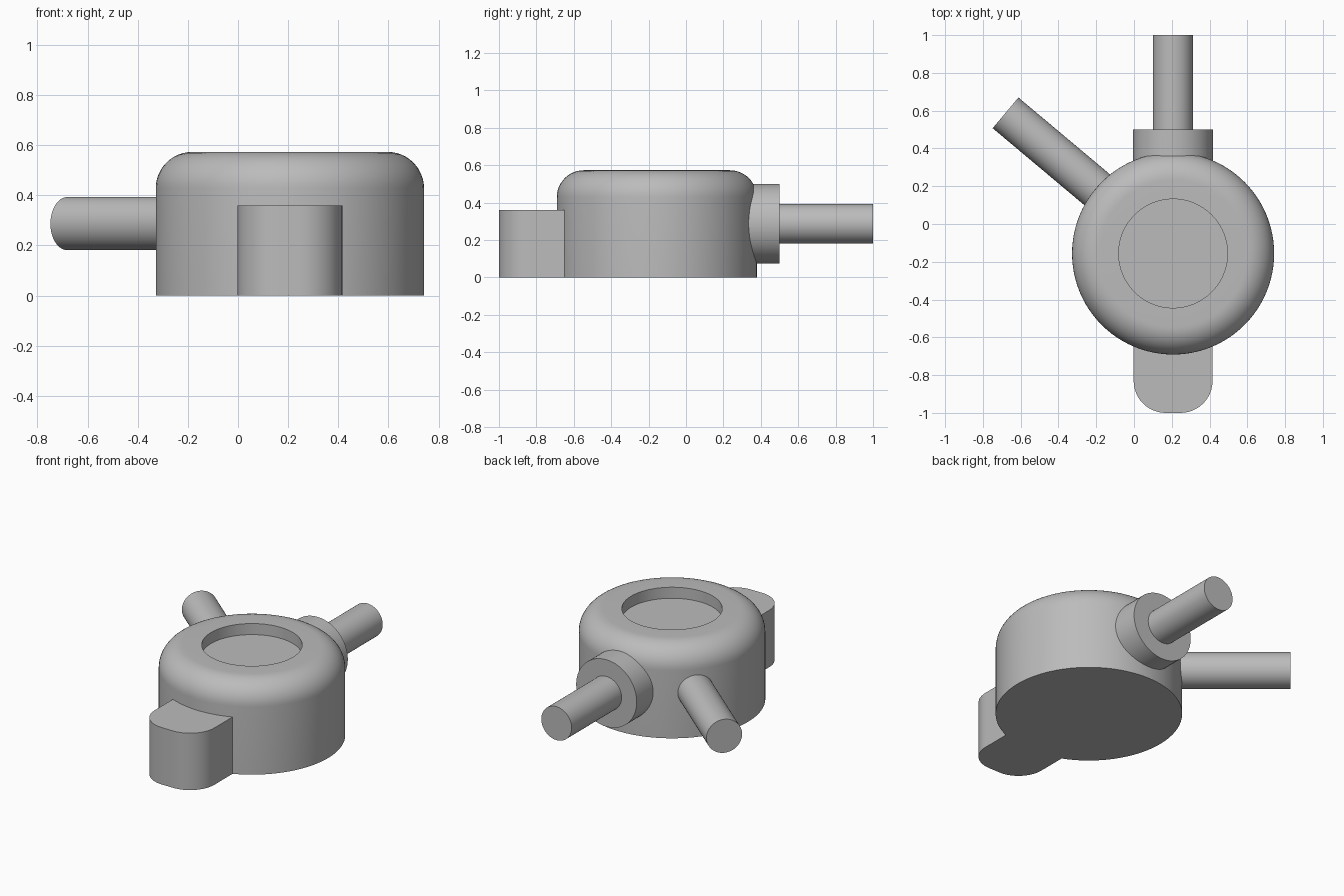
import bpy, bmesh
from math import sin, cos, pi, radians
from mathutils import Vector

cube = bpy.data.objects.get("Cube")
if cube:
    bpy.data.objects.remove(cube, do_unlink=True)

grey = bpy.data.materials.new("plain grey")
grey.use_nodes = True
colour = (0.5, 0.5, 0.5, 1)
grey.diffuse_color = colour
grey.node_tree.nodes["Principled BSDF"].inputs["Base Color"].default_value = colour

CX, CY = 0.207, -0.156      # body axis
PORT_Z = 0.287              # height of the pipes


def finish(name, bm):
    bmesh.ops.recalc_face_normals(bm, faces=bm.faces)
    mesh = bpy.data.meshes.new(name)
    bm.to_mesh(mesh)
    bm.free()
    obj = bpy.data.objects.new(name, mesh)
    bpy.context.collection.objects.link(obj)
    mesh.materials.append(grey)
    bpy.ops.object.select_all(action='DESELECT')
    obj.select_set(True)
    bpy.context.view_layer.objects.active = obj
    bpy.ops.object.shade_smooth_by_angle(angle=radians(30))
    return obj


def arc(cx, cy, r, start, end, steps=12):
    angles = [radians(start + (end - start) * i / steps) for i in range(steps + 1)]
    return [(cx + r * cos(a), cy + r * sin(a)) for a in angles]


def lathe(name, profile, steps=96):
    bm = bmesh.new()
    verts = [bm.verts.new((r, 0, z)) for r, z in profile]
    edges = [bm.edges.new(pair) for pair in zip(verts, verts[1:])]
    bmesh.ops.spin(bm, geom=verts + edges, axis=(0, 0, 1), cent=(0, 0, 0),
                   angle=2 * pi, steps=steps, use_merge=True)
    bmesh.ops.remove_doubles(bm, verts=bm.verts, dist=0.0001)
    obj = finish(name, bm)
    obj.location = (CX, CY, 0)
    return obj


def port(name, radius, start, end, heading):
    """Horizontal cylinder running outward from the body axis."""
    out = Vector((cos(radians(heading)), sin(radians(heading)), 0))
    bm = bmesh.new()
    bmesh.ops.create_cone(bm, cap_ends=True, segments=64, radius1=radius,
                          radius2=radius, depth=end - start)
    obj = finish(name, bm)
    obj.rotation_euler = out.to_track_quat('Z', 'Y').to_euler()
    obj.location = Vector((CX, CY, PORT_Z)) + out * (start + end) / 2
    return obj


# Round housing with a filleted shoulder and a shallow recess on top
R, H, FILLET, RECESS, DEPTH = 0.535, 0.573, 0.145, 0.288, 0.07
shoulder = arc(R - FILLET, H - FILLET, FILLET, 0, 90)
lathe("housing", [(0, 0), (R, 0)] + shoulder
      + [(RECESS, H), (RECESS, H - DEPTH), (0, H - DEPTH)])

# Back collar with its pipe, and the slanted side pipe
port("back_collar", 0.212, 0.3, 0.5 - CY, 90)
port("back_pipe", 0.106, 0.4, 1 - CY, 90)
port("slanted_pipe", 0.106, 0.35, 1.158, 140)

# Front tab with rounded outer corners
W, CORNER, TOP = 0.209, 0.17, 0.36
inset = W - CORNER
outline = ([(CX + W, -0.6), (CX - W, -0.6)]
           + arc(CX - inset, CORNER - 1, CORNER, 180, 270)
           + arc(CX + inset, CORNER - 1, CORNER, 270, 360))
bm = bmesh.new()
base = bm.faces.new([bm.verts.new((x, y, 0)) for x, y in outline])
extruded = bmesh.ops.extrude_face_region(bm, geom=[base], use_keep_orig=True)
bmesh.ops.translate(bm, vec=(0, 0, TOP),
                    verts=[v for v in extruded["geom"] if isinstance(v, bmesh.types.BMVert)])
finish("front_tab", bm)
